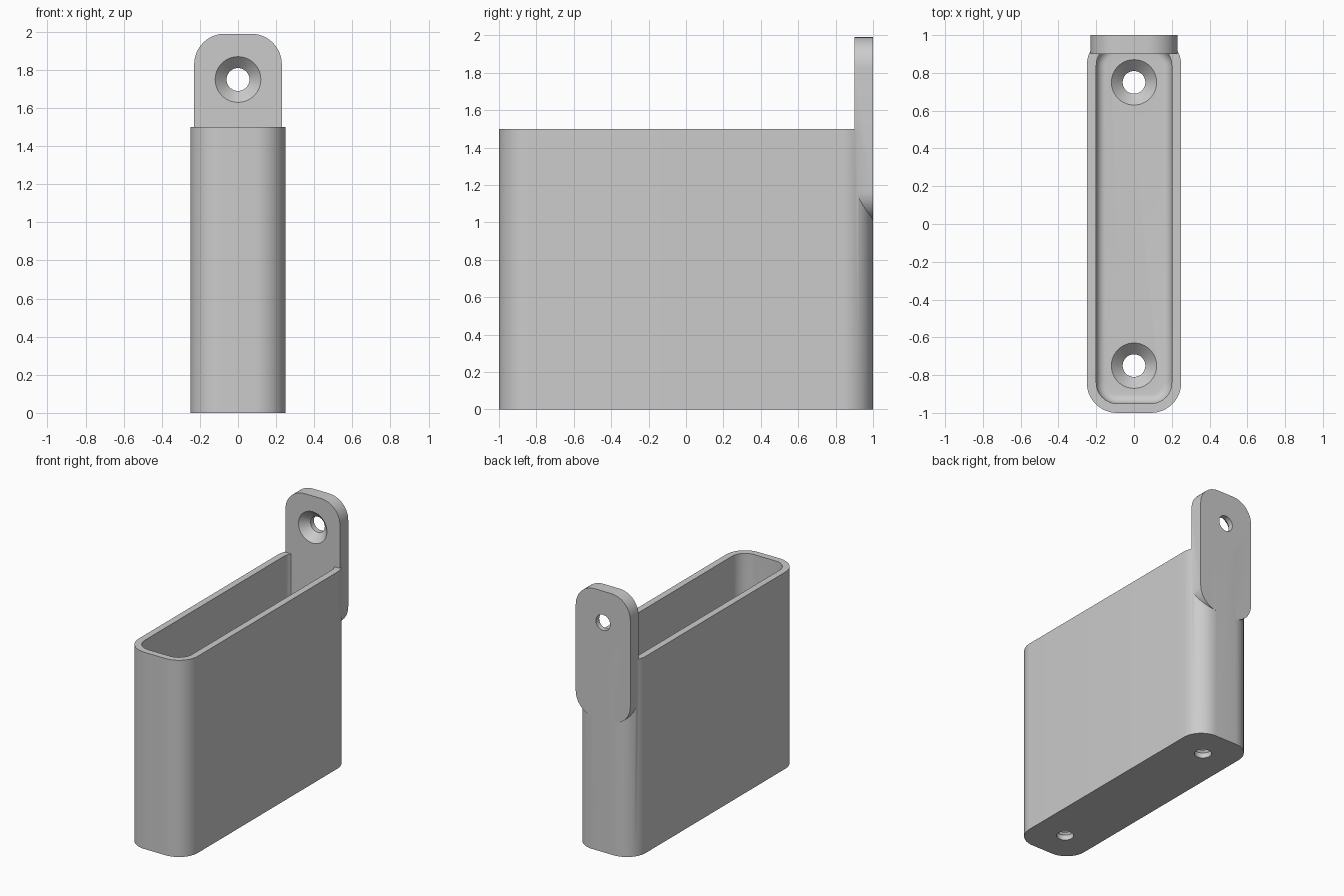
import bpy, bmesh, math
from mathutils import Matrix, Vector

cube = bpy.data.objects.get("Cube")
if cube:
    bpy.data.objects.remove(cube, do_unlink=True)

grey = bpy.data.materials.new("plain grey")
grey.use_nodes = True
COLOUR = (0.6, 0.6, 0.6, 1)
grey.diffuse_color = COLOUR
grey.node_tree.nodes["Principled BSDF"].inputs["Base Color"].default_value = COLOUR


def rounded_rect(half_w, half_h, radius, z, segments=12):
    """Ring of points around a rounded rectangle at height z."""
    points = []
    corners = [(1, 1), (-1, 1), (-1, -1), (1, -1)]
    for i, (sx, sy) in enumerate(corners):
        for k in range(segments + 1):
            a = (i + k / segments) * math.pi / 2
            points.append(Vector((sx * (half_w - radius) + radius * math.cos(a),
                                  sy * (half_h - radius) + radius * math.sin(a), z)))
    return points


def circle(radius, z, segments=48):
    return [Vector((radius * math.cos(a), radius * math.sin(a), z))
            for a in (2 * math.pi * k / segments for k in range(segments))]


def loft(name, rings, matrix=Matrix()):
    """Closed solid through a stack of matching rings."""
    bm = bmesh.new()
    loops = [[bm.verts.new(matrix @ p) for p in ring] for ring in rings]
    for low, high in zip(loops, loops[1:]):
        for i in range(len(low)):
            j = (i + 1) % len(low)
            bm.faces.new((low[i], low[j], high[j], high[i]))
    bm.faces.new(loops[0][::-1])
    bm.faces.new(loops[-1])
    bmesh.ops.recalc_face_normals(bm, faces=bm.faces)
    mesh = bpy.data.meshes.new(name)
    bm.to_mesh(mesh)
    bm.free()
    mesh.materials.append(grey)
    obj = bpy.data.objects.new(name, mesh)
    bpy.context.collection.objects.link(obj)
    return obj


def combine(target, tool, operation):
    """Apply a boolean and discard the tool."""
    bpy.context.view_layer.objects.active = target
    mod = target.modifiers.new(operation.lower(), 'BOOLEAN')
    mod.operation, mod.object, mod.solver = operation, tool, 'EXACT'
    bpy.ops.object.modifier_apply(modifier=mod.name)
    bpy.data.objects.remove(tool, do_unlink=True)


def screw_hole(matrix):
    """Countersunk hole through a plate spanning local z 0 to 0.1."""
    rings = [circle(0.06, -0.05), circle(0.06, 0.04),
             circle(0.12, 0.1), circle(0.12, 0.13)]
    return loft("screw_hole_cutter", rings, matrix)


# Outer body of the box
WALL, FLOOR, FILLET = 0.05, 0.1, 0.05
holder = loft("wall_holder", [rounded_rect(0.25, 1, 0.16, z) for z in (0, 1.5)])

# Cavity with a filleted floor edge
rings = []
for k in range(9):
    a = k / 8 * math.pi / 2
    inset = WALL + FILLET * (1 - math.sin(a))
    rings.append(rounded_rect(0.25 - inset, 1 - inset, 0.16 - inset,
                              FLOOR + FILLET * (1 - math.cos(a))))
rings.append(rounded_rect(0.2, 0.95, 0.11, 1.6))
combine(holder, loft("cavity_cutter", rings), 'DIFFERENCE')

# Mounting tab on the back wall, its local z pointing forward
def upright(z):
    return Matrix.Translation((0, 1, z)) @ Matrix.Rotation(math.pi / 2, 4, 'X')

tab = loft("mounting_tab", [rounded_rect(0.23, 0.49, 0.16, d) for d in (0, 0.1)],
           upright(1.5))
combine(tab, screw_hole(upright(1.75)), 'DIFFERENCE')
combine(holder, tab, 'UNION')

# Two screw holes in the floor
for y in (-0.75, 0.75):
    combine(holder, screw_hole(Matrix.Translation((0, y, 0))), 'DIFFERENCE')

# Smooth rounded corners, crisp edges
bpy.ops.object.select_all(action='DESELECT')
holder.select_set(True)
bpy.context.view_layer.objects.active = holder
bpy.ops.object.shade_smooth_by_angle(angle=math.radians(30))
